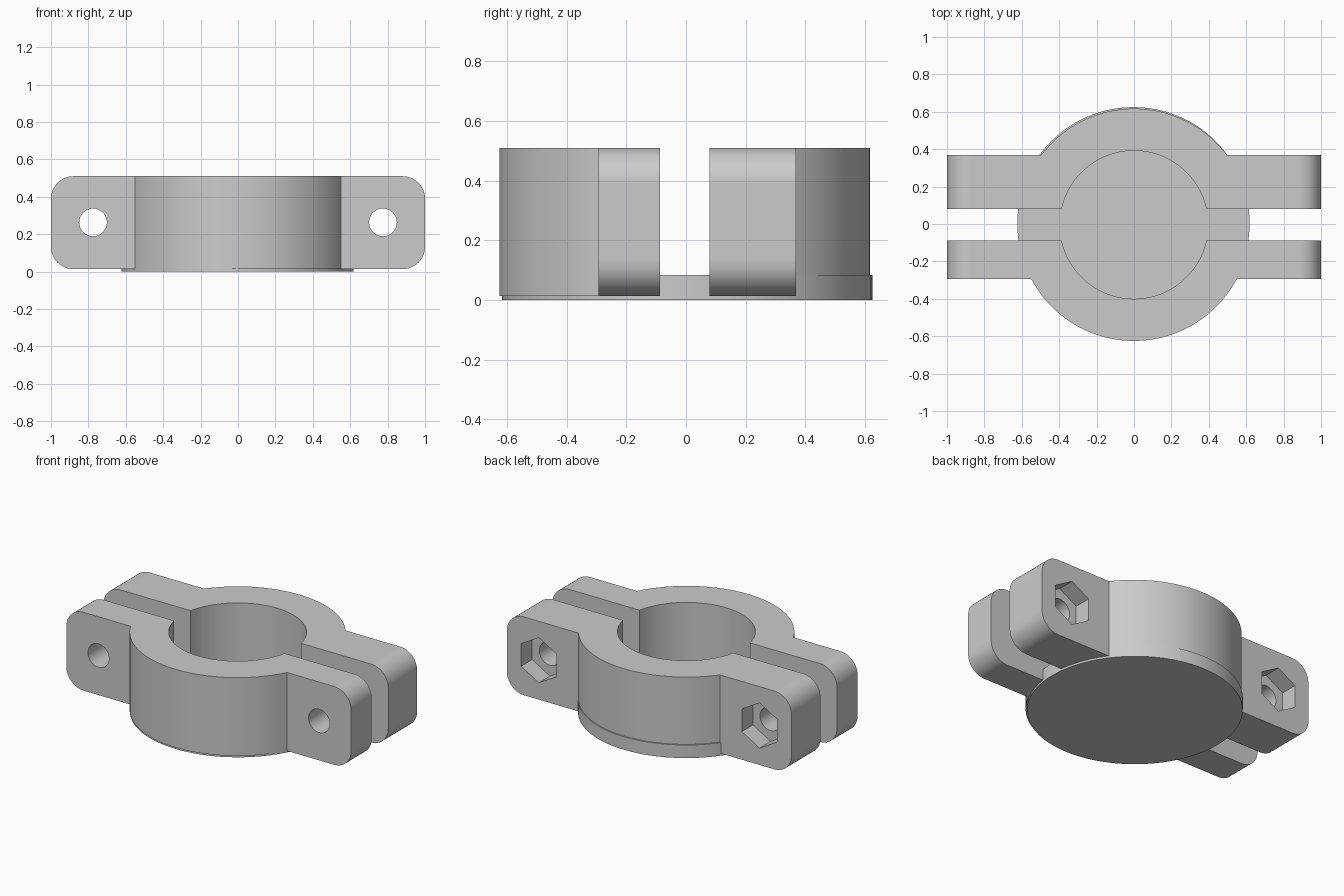
import bpy, bmesh, math
from mathutils import Matrix

if "Cube" in bpy.data.objects:
    bpy.data.objects.remove(bpy.data.objects["Cube"])

GREY = bpy.data.materials.new("plain grey")
GREY.use_nodes = True
GREY.diffuse_color = (0.6, 0.6, 0.6, 1)
GREY.node_tree.nodes["Principled BSDF"].inputs["Base Color"].default_value = GREY.diffuse_color

CENTRE_Y = -0.004
OUTER, BORE, HALF_GAP = 0.621, 0.396, 0.083
BOTTOM, TOP = 0.013, 0.51
BOLT_X, BOLT_Z = 0.775, 0.263


def make_object(name, bm):
    bmesh.ops.recalc_face_normals(bm, faces=bm.faces)
    mesh = bpy.data.meshes.new(name)
    bm.to_mesh(mesh)
    bm.free()
    obj = bpy.data.objects.new(name, mesh)
    bpy.context.collection.objects.link(obj)
    mesh.materials.append(GREY)
    return obj


def select_only(obj):
    bpy.ops.object.select_all(action='DESELECT')
    obj.select_set(True)
    bpy.context.view_layer.objects.active = obj


def smooth(obj):
    select_only(obj)
    bpy.ops.object.shade_smooth_by_angle(angle=math.radians(30))
    # keep the big planar faces perfectly flat
    for face in obj.data.polygons:
        if face.area > 0.04:
            face.use_smooth = False


def arc(radius, y, steps):
    """Points from right to left over the top, ending at height y."""
    start = math.asin(y / radius)
    sweep = math.pi - 2 * start
    return [(radius * math.cos(start + sweep * i / steps),
             radius * math.sin(start + sweep * i / steps)) for i in range(steps + 1)]


def prism_along_y(name, x, y0, y1, radius, sides):
    bm = bmesh.new()
    turn = Matrix.Translation((x, (y0 + y1) / 2, BOLT_Z)) @ Matrix.Rotation(math.pi / 2, 4, 'X')
    if sides == 6:
        turn = turn @ Matrix.Rotation(math.pi / 2, 4, 'Z')
    bmesh.ops.create_cone(bm, cap_ends=True, segments=sides, radius1=radius,
                          radius2=radius, depth=abs(y1 - y0), matrix=turn)
    # hexagon points must face up and down
    if sides == 6:
        highest = max(v.co.z for v in bm.verts) - BOLT_Z
        if highest < radius * 0.95:
            bmesh.ops.rotate(bm, verts=bm.verts, cent=(x, 0, BOLT_Z),
                             matrix=Matrix.Rotation(math.pi / 6, 3, 'Y'))
    return make_object(name, bm)


def cut(obj, cutter):
    cutter.hide_render = True
    mod = obj.modifiers.new("cut", 'BOOLEAN')
    mod.operation = 'DIFFERENCE'
    mod.solver = 'EXACT'
    mod.object = cutter
    select_only(obj)
    bpy.ops.object.modifier_apply(modifier=mod.name)
    bpy.data.objects.remove(cutter)


def clamp_half(name, side, ear_y, nut_pockets):
    # outline of half a ring with two ears, extruded upwards
    outline = [(1, HALF_GAP), (1, ear_y)] + arc(OUTER, ear_y, 48)
    outline += [(-1, ear_y), (-1, HALF_GAP)] + arc(BORE, HALF_GAP, 48)[::-1]
    bm = bmesh.new()
    face = bm.faces.new([bm.verts.new((x, CENTRE_Y + side * y, BOTTOM)) for x, y in outline])
    grown = bmesh.ops.extrude_face_region(bm, geom=[face])
    bmesh.ops.translate(bm, vec=(0, 0, TOP - BOTTOM),
                        verts=[g for g in grown["geom"] if isinstance(g, bmesh.types.BMVert)])
    # round the outer corners of the ears
    corners = [e for e in bm.edges
               if all(abs(v.co.x) > 0.99 for v in e.verts)
               and abs(e.verts[0].co.z - e.verts[1].co.z) < 0.001]
    bmesh.ops.bevel(bm, geom=corners, offset=0.12, segments=12, profile=0.5, affect='EDGES')
    obj = make_object(name, bm)

    for x in (-BOLT_X, BOLT_X):
        cut(obj, prism_along_y("bolt_cutter", x, -0.8, 0.8, 0.074, 40))
        if nut_pockets:
            floor = CENTRE_Y + side * (ear_y - 0.11)
            cut(obj, prism_along_y("nut_cutter", x, floor, floor + side * 0.3, 0.143, 6))
    smooth(obj)


clamp_half("front_clamp_half", -1, 0.289, False)
clamp_half("back_clamp_half", 1, 0.373, True)

# round base plate
disc = bmesh.new()
bmesh.ops.create_cone(disc, cap_ends=True, segments=96, radius1=OUTER, radius2=OUTER,
                      depth=0.083, matrix=Matrix.Translation((-0.003, 0.004, 0.0415)))
smooth(make_object("base_plate", disc))
